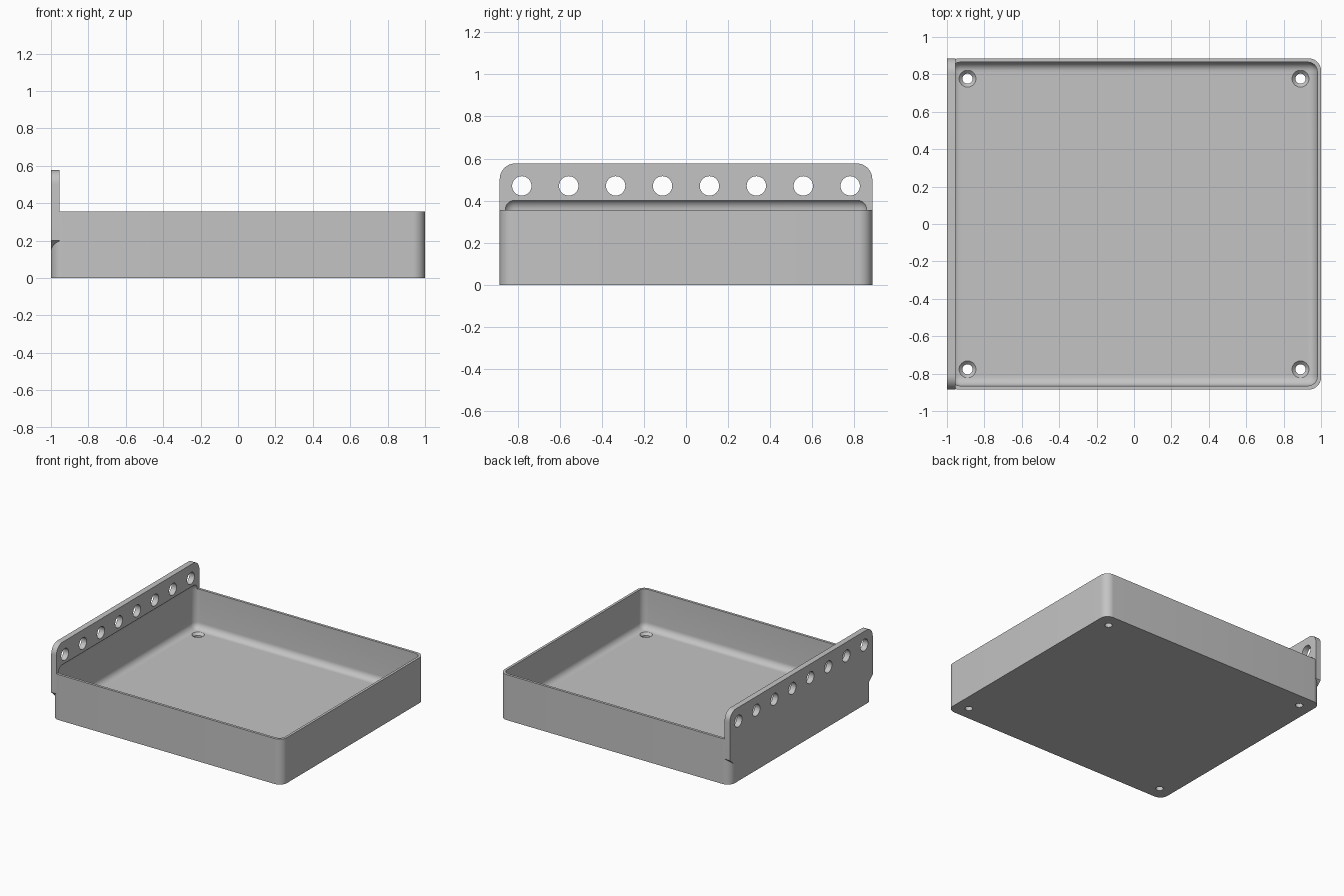
import bpy, bmesh, math
from mathutils import Matrix, Vector

old = bpy.data.objects.get("Cube")
if old:
    bpy.data.objects.remove(old, do_unlink=True)

HALF_X, HALF_Y, TRAY_H = 1.0, 0.885, 0.356
FLOOR, WALL, PLATE = 0.047, 0.02, 0.045
PLATE_TOP, HOLE_Z = 0.577, 0.47

grey = bpy.data.materials.new("plain grey")
grey.use_nodes = True
colour = (0.55, 0.55, 0.55, 1)
grey.diffuse_color = colour
grey.node_tree.nodes["Principled BSDF"].inputs["Base Color"].default_value = colour


def finish(name, bm):
    bmesh.ops.recalc_face_normals(bm, faces=bm.faces)
    mesh = bpy.data.meshes.new(name)
    bm.to_mesh(mesh)
    bm.free()
    mesh.materials.append(grey)
    obj = bpy.data.objects.new(name, mesh)
    bpy.context.collection.objects.link(obj)
    return obj


def box(bm, lo, hi):
    lo, hi = Vector(lo), Vector(hi)
    m = Matrix.Translation((lo + hi) / 2) @ Matrix.Diagonal((*(hi - lo), 1))
    bmesh.ops.create_cube(bm, size=1, matrix=m)


def round_edges(bm, edges, radius, segments):
    bmesh.ops.bevel(bm, geom=edges, offset=radius, segments=segments,
                    profile=0.5, affect='EDGES')


def cone(bm, matrix, r1, r2, depth):
    bmesh.ops.create_cone(bm, cap_ends=True, segments=40, radius1=r1,
                          radius2=r2, depth=depth, matrix=matrix)


def combine(target, other, operation):
    mod = target.modifiers.new(operation.lower(), 'BOOLEAN')
    mod.object, mod.operation, mod.solver = other, operation, 'EXACT'
    bpy.context.view_layer.objects.active = target
    bpy.ops.object.modifier_apply(modifier=mod.name)
    bpy.data.objects.remove(other, do_unlink=True)


# Tray body with rounded upright corners
bm = bmesh.new()
box(bm, (-HALF_X, -HALF_Y, 0), (HALF_X, HALF_Y, TRAY_H))
upright = [e for e in bm.edges if abs(e.verts[0].co.z - e.verts[1].co.z) > 0.1]
round_edges(bm, upright, 0.065, 10)
tray = finish("tray", bm)

# Mounting plate: rounded top corners, slanted bottom corners
bm = bmesh.new()
outline = []
for side in (1, -1):
    arc = [(HALF_Y - 0.075 + 0.075 * math.cos(a), PLATE_TOP - 0.075 + 0.075 * math.sin(a))
           for a in (math.pi / 2 * i / 10 for i in range(11))]
    half = [(HALF_Y - 0.065, 0.14), (HALF_Y, 0.2)] + arc
    outline += [(side * y, z) for y, z in half[::side]]
face = bm.faces.new([bm.verts.new((-HALF_X, y, z)) for y, z in outline])
extruded = bmesh.ops.extrude_face_region(bm, geom=[face])["geom"]
bmesh.ops.translate(bm, vec=(PLATE, 0, 0),
                    verts=[v for v in extruded if isinstance(v, bmesh.types.BMVert)])
combine(tray, finish("mounting_plate", bm), 'UNION')

# Cavity rounded on every edge, undercutting the plate
bm = bmesh.new()
box(bm, (WALL - HALF_X, WALL - HALF_Y, FLOOR), (HALF_X - WALL, HALF_Y - WALL, 0.408))
round_edges(bm, bm.edges[:], 0.05, 8)
combine(tray, finish("cavity_cutter", bm), 'DIFFERENCE')

# Open the tray between the rim and the top of the cavity is already clear;
# row of holes through the plate
bm = bmesh.new()
turn = Matrix.Rotation(math.pi / 2, 4, 'Y')
for i in range(8):
    y = -0.78 + i * 1.56 / 7
    cone(bm, Matrix.Translation((-HALF_X, y, HOLE_Z)) @ turn, 0.046, 0.046, 0.3)
combine(tray, finish("plate_hole_cutter", bm), 'DIFFERENCE')

# Countersunk screw holes in the floor corners
sink = 0.018
for name, r1, r2, z, depth in (("screw_hole_cutter", 0.027, 0.027, 0.02, 0.2),
                               ("countersink_cutter", 0.027, 0.063, FLOOR, 2 * sink)):
    bm = bmesh.new()
    for x in (-0.89, 0.89):
        for y in (-0.777, 0.777):
            cone(bm, Matrix.Translation((x, y, z)), r1, r2, depth)
    combine(tray, finish(name, bm), 'DIFFERENCE')

# Smooth the fillets and keep the corners crisp
bpy.ops.object.select_all(action='DESELECT')
tray.select_set(True)
bpy.context.view_layer.objects.active = tray
bpy.ops.object.shade_smooth_by_angle(angle=math.radians(30))
tray.name = "wall_mount_tray"
